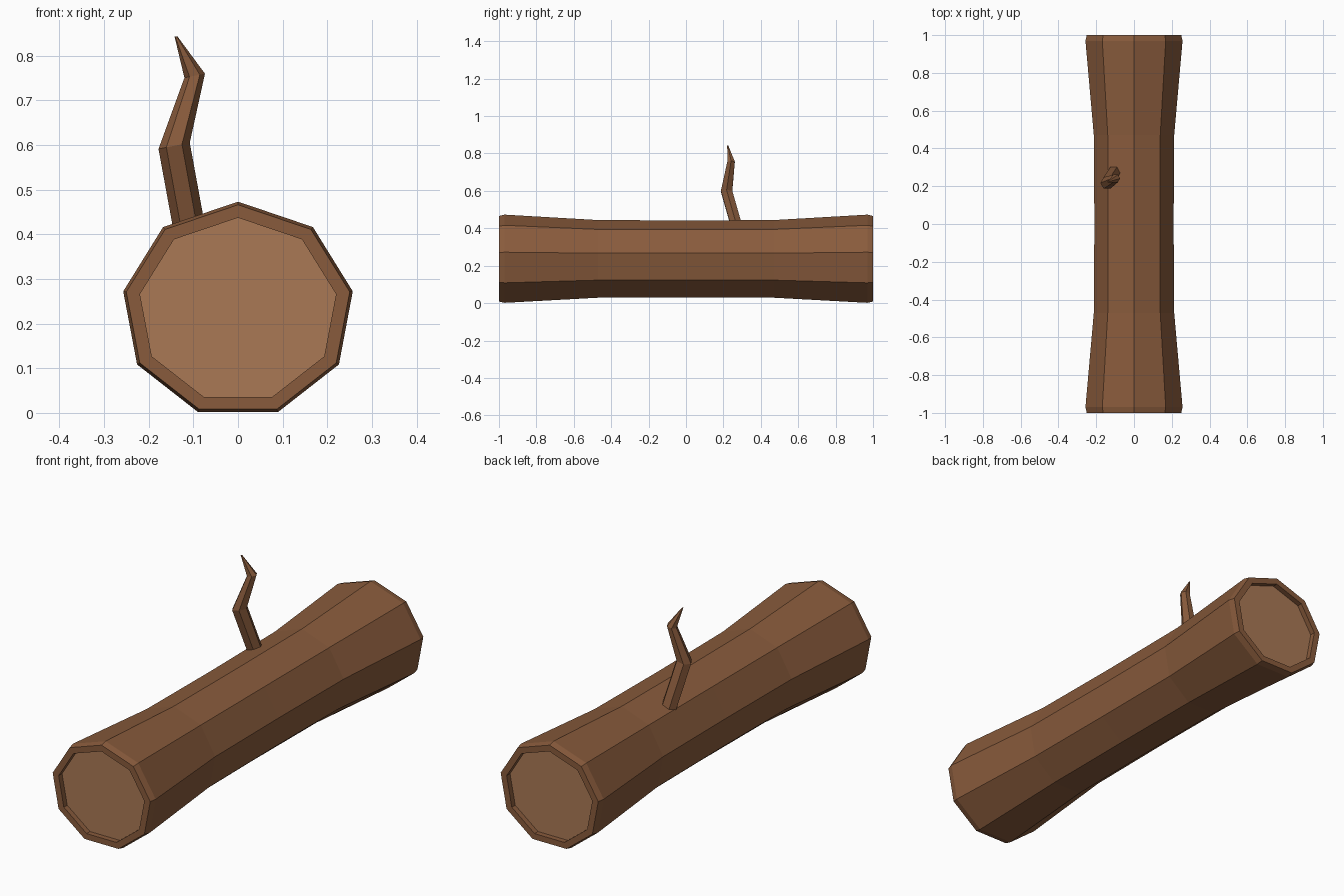
import bpy, bmesh, math
from mathutils import Vector

if "Cube" in bpy.data.objects:
    bpy.data.objects.remove(bpy.data.objects["Cube"])


def material(name, rgb):
    m = bpy.data.materials.new(name)
    m.diffuse_color = (*rgb, 1)
    m.use_nodes = True
    m.node_tree.nodes["Principled BSDF"].inputs["Base Color"].default_value = m.diffuse_color
    return m


def loft(name, rings, mats, cap_index=0):
    """Skin a list of point rings with quads and close both ends."""
    bm = bmesh.new()
    loops = [[bm.verts.new(p) for p in ring] for ring in rings]
    n = len(loops[0])
    for a, b in zip(loops, loops[1:]):
        for i in range(n):
            j = (i + 1) % n
            bm.faces.new((a[i], a[j], b[j], b[i]))
    for end in (loops[0], loops[-1]):
        bm.faces.new(end).material_index = cap_index
    bmesh.ops.recalc_face_normals(bm, faces=bm.faces)
    mesh = bpy.data.meshes.new(name)
    bm.to_mesh(mesh)
    bm.free()
    for m in mats:
        mesh.materials.append(m)
    obj = bpy.data.objects.new(name, mesh)
    bpy.context.collection.objects.link(obj)
    return obj


bark = material("bark", (0.25, 0.105, 0.045))
cut_wood = material("cut_wood", (0.40, 0.19, 0.09))

# Log: nine-sided, waisted, with chamfered rims and recessed cut ends
half = [(0.975, 0.223, 0.207), (1.0, 0.223, 0.207), (1.0, 0.254, 0.236),
        (0.97, 0.261, 0.243), (0.47, 0.216, 0.214)]
profile = [(-y, rx, rz) for y, rx, rz in half] + [(0, 0.213, 0.212)] + half[::-1]
angles = [math.radians(90 + 40 * k) for k in range(9)]
loft("log", [[(rx * math.cos(a), y, 0.23 + rz * math.sin(a)) for a in angles]
             for y, rx, rz in profile], [bark, cut_wood], 1)

# Branch: crooked six-sided twig rooted in the log
path = [((-0.103, 0.279, 0.38), 0.035), ((-0.143, 0.217, 0.598), 0.035),
        ((-0.097, 0.241, 0.755), 0.023), ((-0.139, 0.223, 0.843), 0.003)]
rings = []
for (x, y, z), r in path:
    ring = []
    for k in range(6):
        a = math.radians(60 * k)
        dx, dy = r * math.cos(a), r * math.sin(a)
        ring.append(Vector((x + dx, y + dy, z + 0.2 * dx)))
    rings.append(ring)
loft("branch", rings, [bark])
